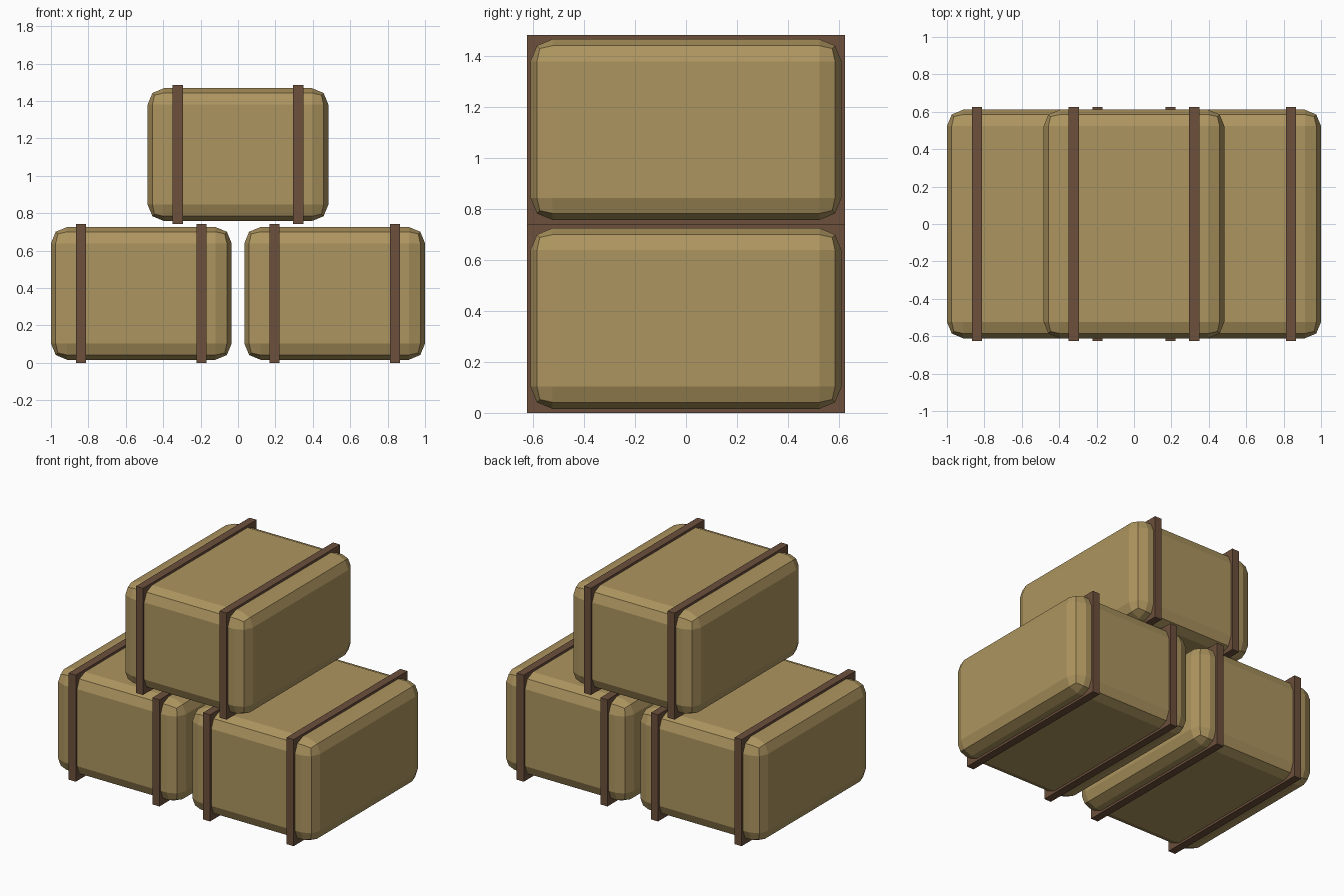
import bpy, bmesh
from mathutils import Vector

if "Cube" in bpy.data.objects:
    bpy.data.objects.remove(bpy.data.objects["Cube"])


def material(name, color):
    m = bpy.data.materials.new(name)
    m.diffuse_color = color
    m.use_nodes = True
    m.node_tree.nodes["Principled BSDF"].inputs["Base Color"].default_value = m.diffuse_color
    return m


straw = material("straw", (0.42, 0.30, 0.115, 1))
leather = material("strap_brown", (0.15, 0.08, 0.045, 1))


def box(name, size, center, mat, bevel=0.0):
    bm = bmesh.new()
    bmesh.ops.create_cube(bm, size=1)
    bmesh.ops.scale(bm, vec=Vector(size), verts=bm.verts)
    if bevel:
        bmesh.ops.bevel(bm, geom=bm.edges[:], offset=bevel, segments=2,
                        profile=0.5, affect='EDGES')
    me = bpy.data.meshes.new(name)
    bm.to_mesh(me)
    bm.free()
    me.materials.append(mat)
    ob = bpy.data.objects.new(name, me)
    ob.location = center
    bpy.context.collection.objects.link(ob)
    return ob


H = 0.742  # height of one layer, set by the straps

for label, x, z in (("left", -0.517, H / 2), ("right", 0.517, H / 2), ("top", 0, 1.5 * H)):
    # rounded bale body
    box(label + "_bale", (0.966, 1.222, 0.71), (x, 0, z), straw, 0.087)
    # two straps wrapped around the bale
    for side, sx in (("a", -1), ("b", 1)):
        box(f"{label}_strap_{side}", (0.055, 1.25, H), (x + sx * 0.322, 0, z), leather)
